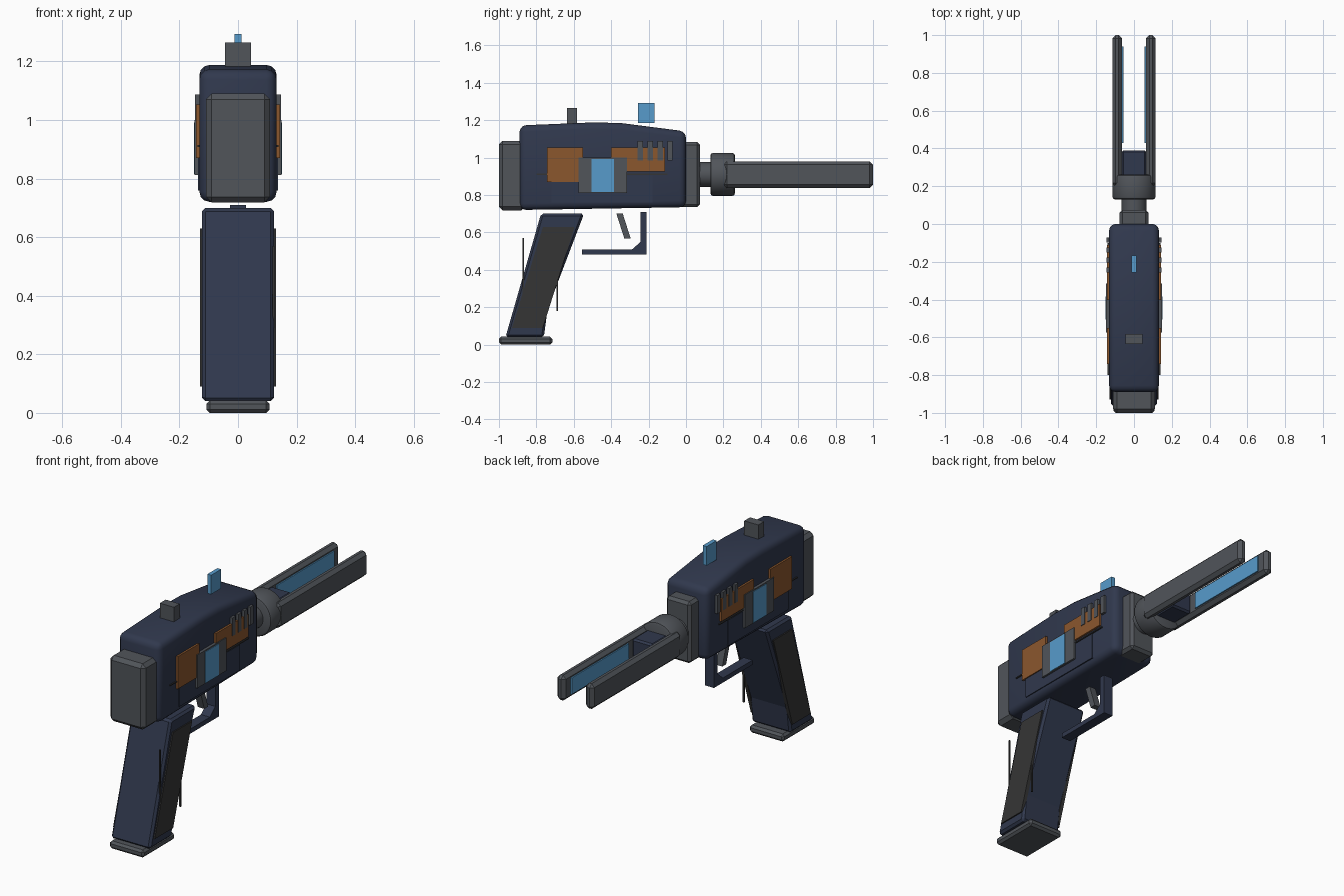
import bpy, bmesh, math
from mathutils import Matrix

if "Cube" in bpy.data.objects:
    bpy.data.objects.remove(bpy.data.objects["Cube"])


def material(name, rgb):
    m = bpy.data.materials.new(name)
    m.diffuse_color = (*rgb, 1)
    m.use_nodes = True
    m.node_tree.nodes["Principled BSDF"].inputs["Base Color"].default_value = m.diffuse_color
    return m


NAVY = material("navy", (0.030, 0.040, 0.075))
GREY = material("steel grey", (0.082, 0.090, 0.102))
DARK = material("dark rubber", (0.036, 0.036, 0.036))
ORANGE = material("copper orange", (0.26, 0.095, 0.027))
BLUE = material("glow blue", (0.095, 0.33, 0.60))


def finish(name, bm, mat, bevel=0, segs=1, smooth=False):
    bmesh.ops.recalc_face_normals(bm, faces=bm.faces)
    if bevel:
        edges = [e for e in bm.edges if e.calc_face_angle(0) > 0.5]
        bmesh.ops.bevel(bm, geom=edges, offset=bevel, segments=segs,
                        profile=0.5, affect='EDGES', clamp_overlap=True)
    me = bpy.data.meshes.new(name)
    bm.to_mesh(me)
    bm.free()
    me.materials.append(mat)
    ob = bpy.data.objects.new(name, me)
    bpy.context.collection.objects.link(ob)
    if smooth:
        bpy.ops.object.select_all(action='DESELECT')
        ob.select_set(True)
        bpy.context.view_layer.objects.active = ob
        bpy.ops.object.shade_smooth_by_angle(angle=math.radians(40))
    return ob


def extrude(name, pts, x0, x1, mat, **kw):
    """Side profile of (y, z) points pushed from x0 to x1."""
    bm = bmesh.new()
    f = bm.faces.new([bm.verts.new((x0, y, z)) for y, z in pts])
    g = bmesh.ops.extrude_face_region(bm, geom=[f])["geom"]
    bmesh.ops.translate(bm, vec=(x1 - x0, 0, 0),
                        verts=[v for v in g if isinstance(v, bmesh.types.BMVert)])
    return finish(name, bm, mat, **kw)


def box(name, x0, x1, y0, y1, z0, z1, mat, **kw):
    return extrude(name, [(y0, z0), (y1, z0), (y1, z1), (y0, z1)], x0, x1, mat, **kw)


def barrel(name, r, y0, y1, mat, **kw):
    bm = bmesh.new()
    bmesh.ops.create_cone(bm, cap_ends=True, segments=32, radius1=r, radius2=r, depth=y1 - y0,
                          matrix=Matrix.Translation((0, (y0 + y1) / 2, 0.91))
                          @ Matrix.Rotation(math.pi / 2, 4, 'X'))
    return finish(name, bm, mat, smooth=True, **kw)


# Receiver body and end caps
extrude("body", [(-0.89, 0.72), (0, 0.735), (0, 1.14), (-0.35, 1.185), (-0.50, 1.188), (-0.89, 1.172)],
        -0.132, 0.132, NAVY, bevel=0.035, segs=3, smooth=True)
box("rear_cap", -0.11, 0.11, -1.0, -0.86, 0.718, 1.09, GREY, bevel=0.02)
box("front_cap", -0.077, 0.077, -0.06, 0.075, 0.735, 1.083, GREY, bevel=0.015)

# Barrel neck, collar and emitter core
barrel("barrel_neck", 0.066, 0.05, 0.16, GREY)
barrel("barrel_collar", 0.115, 0.13, 0.262, GREY, bevel=0.015, segs=2)
box("emitter_core", -0.066, 0.066, 0.24, 0.39, 0.85, 0.965, NAVY, bevel=0.01)

# Sights
box("rear_sight", -0.044, 0.044, -0.635, -0.583, 1.17, 1.265, GREY)
box("front_sight", -0.012, 0.012, -0.257, -0.168, 1.185, 1.293, BLUE)

# Grip, base plate and grip rods
extrude("grip", [(-0.965, 0.04), (-0.76, 0.04), (-0.74, 0.19), (-0.545, 0.70), (-0.775, 0.70)],
        -0.123, 0.123, NAVY, bevel=0.012)
box("grip_base", -0.108, 0.108, -1.0, -0.715, 0, 0.043, GREY, bevel=0.012)
for i, y in enumerate((-0.87, -0.688)):
    box(f"grip_rod_{i}", 0.117, 0.125, y - 0.004, y + 0.004, 0.18, 0.57, DARK)

# Trigger and guard
extrude("trigger", [(-0.372, 0.70), (-0.338, 0.70), (-0.296, 0.568), (-0.33, 0.568)], -0.02, 0.02, GREY)
extrude("trigger_guard", [(-0.555, 0.482), (-0.21, 0.482), (-0.21, 0.71), (-0.242, 0.71),
                          (-0.242, 0.55), (-0.29, 0.508), (-0.555, 0.508)], -0.028, 0.028, NAVY)

# Parts repeated on both sides
for side, s in (("left", -1), ("right", 1)):
    def plate(name, a, b, y0, y1, z0, z1, mat, **kw):
        box(f"{name}_{side}", *sorted((s * a, s * b)), y0, y1, z0, z1, mat, **kw)

    # Muzzle rails with glowing inner strips
    plate("rail", 0.063, 0.115, 0.20, 1.0, 0.837, 0.98, GREY, bevel=0.018)
    plate("rail_glow", 0.056, 0.065, 0.43, 0.94, 0.862, 0.955, BLUE)
    # Grip panel
    extrude(f"grip_panel_{side}", [(-0.93, 0.09), (-0.765, 0.09), (-0.595, 0.63), (-0.765, 0.63)],
            s * 0.11, s * 0.130, DARK)
    # Body panels, seam and power cell
    plate("lower_plate", 0.12, 0.137, -0.72, -0.18, 0.76, 0.905, NAVY)
    plate("seam", 0.12, 0.139, -0.80, -0.10, 0.908, 0.914, DARK)
    plate("rear_panel", 0.12, 0.143, -0.742, -0.55, 0.87, 1.053, ORANGE)
    plate("front_panel", 0.12, 0.143, -0.402, -0.112, 0.925, 1.053, ORANGE)
    plate("cell_frame", 0.12, 0.148, -0.575, -0.315, 0.812, 1.0, GREY)
    plate("cell_glow", 0.14, 0.151, -0.505, -0.385, 0.815, 0.992, BLUE)
    # Cooling fins
    for i in range(4):
        y = -0.258 + i * 0.053
        plate(f"fin_{i}", 0.12, 0.146, y, y + 0.028, 0.985, 1.088, GREY)
